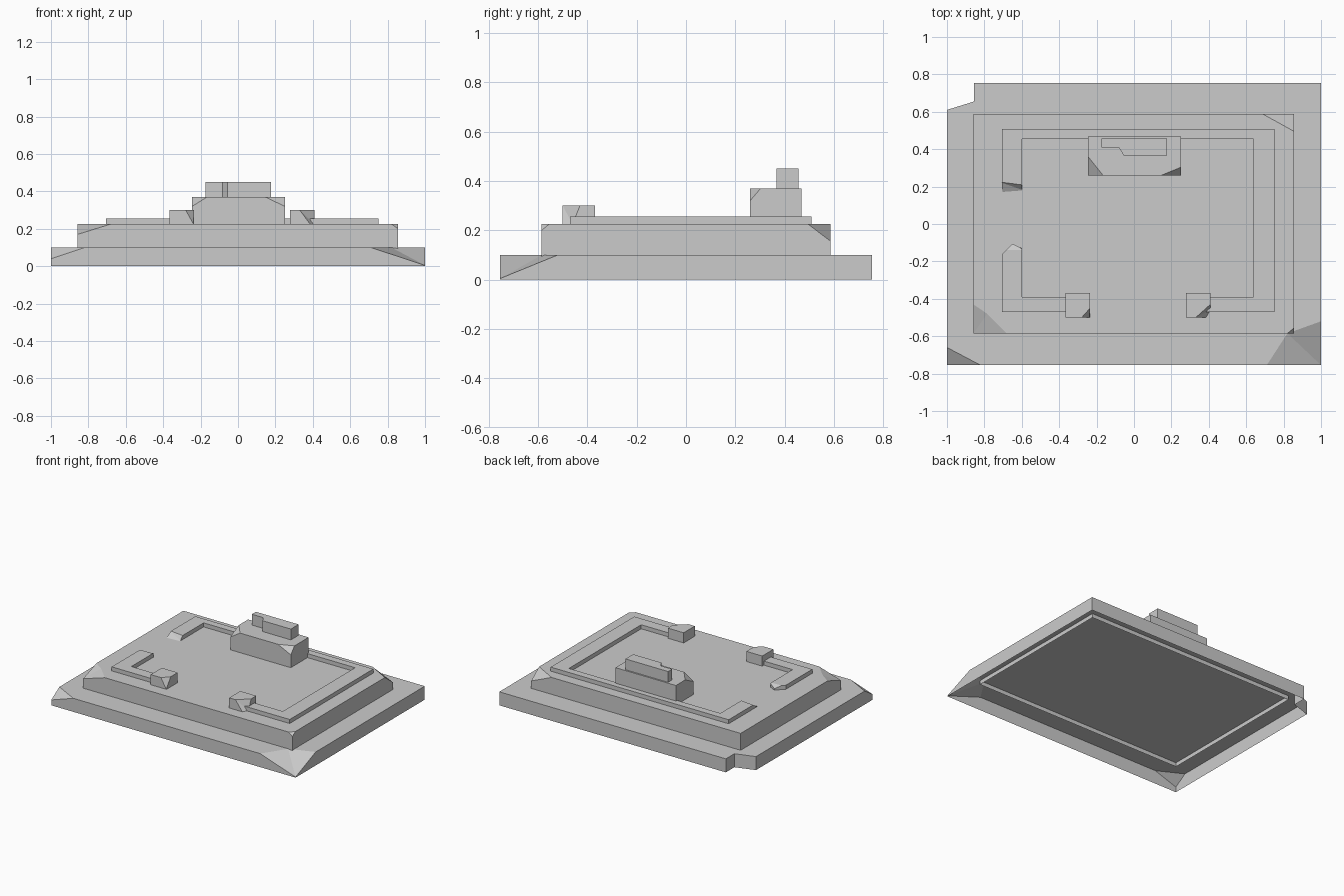
import bpy, bmesh
from mathutils import Vector

if "Cube" in bpy.data.objects:
    bpy.data.objects.remove(bpy.data.objects["Cube"])

stone = bpy.data.materials.new("grey stone")
stone.diffuse_color = (0.6, 0.6, 0.6, 1)
stone.use_nodes = True
stone.node_tree.nodes["Principled BSDF"].inputs["Base Color"].default_value = stone.diffuse_color


def finish(name, bm):
    bmesh.ops.recalc_face_normals(bm, faces=bm.faces)
    mesh = bpy.data.meshes.new(name)
    bm.to_mesh(mesh)
    bm.free()
    obj = bpy.data.objects.new(name, mesh)
    bpy.context.collection.objects.link(obj)
    mesh.materials.append(stone)
    return obj


def prism(name, outline, z0, z1):
    """Extrude a flat outline from z0 up to z1."""
    bm = bmesh.new()
    face = bm.faces.new([bm.verts.new((x, y, z0)) for x, y in outline])
    top = bmesh.ops.extrude_face_region(bm, geom=[face])["geom"]
    for v in top:
        if isinstance(v, bmesh.types.BMVert):
            v.co.z = z1
    return finish(name, bm)


def block(name, x0, x1, y0, y1, z0, z1):
    return prism(name, [(x0, y0), (x1, y0), (x1, y1), (x0, y1)], z0, z1)


def chip(obj, outward, points):
    """Break away the hull of the points, widened along the outward direction."""
    bm = bmesh.new()
    for p in points:
        bm.verts.new(p)
        bm.verts.new(Vector(p) + Vector(outward) * 0.1)
    hull = bmesh.ops.convex_hull(bm, input=bm.verts)
    spare = {g for g in hull["geom_interior"] if isinstance(g, bmesh.types.BMVert)}
    bmesh.ops.delete(bm, geom=list(spare), context='VERTS')
    cutter = finish("chip_cutter", bm)
    mod = obj.modifiers.new("chip", 'BOOLEAN')
    mod.operation = 'DIFFERENCE'
    mod.solver = 'EXACT'
    mod.object = cutter
    bpy.context.view_layer.objects.active = obj
    bpy.ops.object.modifier_apply(modifier=mod.name)
    bpy.data.objects.remove(cutter)


def open_bottom(obj):
    """Remove the faces lying on the lowest level."""
    bm = bmesh.new()
    bm.from_mesh(obj.data)
    low = min(v.co.z for v in bm.verts)
    under = [f for f in bm.faces if all(v.co.z < low + 1e-4 for v in f.verts)]
    bmesh.ops.delete(bm, geom=under, context='FACES')
    bm.to_mesh(obj.data)
    bm.free()


# Wide lower step, with one back corner broken off
base = prism("lower_step", [(-1, -.755), (1, -.755), (1, .755), (-.855, .755),
                            (-.855, .655), (-1, .61)], 0, .1)
chip(base, (1, -1, 1), [(.71, -.755, .1), (.82, -.585, .1), (1, -.52, .1),
                        (.86, -.755, .055), (1, -.755, .004), (1, -.755, .1)])
chip(base, (-1, -1, 1), [(-.82, -.755, .1), (-.95, -.71, .1), (-1, -.66, .1),
                         (-.95, -.755, .065), (-1, -.755, .04), (-1, -.755, .1)])

# Upper step, sunk a little into the lower one
step = block("upper_step", -.858, .856, -.585, .587, .07, .225)
chip(step, (-1, -1, 1), [(-.68, -.585, .225), (-.785, -.48, .225), (-.858, -.43, .225),
                         (-.858, -.585, .17), (-.858, -.585, .225)])
chip(step, (1, -1, 1), [(.82, -.585, .225), (.856, -.555, .225),
                        (.856, -.585, .2), (.856, -.585, .225)])
chip(step, (1, 1, 1), [(.69, .587, .225), (.79, .55, .225), (.856, .495, .225),
                       (.79, .587, .205), (.856, .587, .155), (.856, .587, .225)])

# Low kerb in two runs with broken ends
kerb = prism("long_kerb", [(-.705, .18), (-.69, .14), (-.6, .18), (-.6, .455), (.64, .455),
                           (.64, -.39), (.34, -.39), (.34, -.47), (.752, -.47),
                           (.752, .508), (-.705, .508)], .2, .255)
chip(kerb, (0, -1, 1), [(-.72, .225, .255), (-.69, .175, .255), (-.59, .208, .255),
                        (-.72, .17, .225), (-.69, .139, .225), (-.59, .18, .225)])
corner_kerb = prism("corner_kerb", [(-.705, -.47), (-.3, -.47), (-.3, -.39), (-.6, -.39),
                                    (-.6, -.13), (-.65, -.105), (-.705, -.16)], .2, .255)
chip(corner_kerb, (0, 1, 1), [(-.69, -.14, .255), (-.65, -.125, .255), (-.59, -.138, .255),
                              (-.65, -.103, .235), (-.65, -.1, .255)])

# Entrance posts
left_post = block("left_post", -.365, -.235, -.5, -.37, .2, .3)
chip(left_post, (1, -1, 1), [(-.28, -.5, .3), (-.235, -.45, .3),
                             (-.238, -.5, .225), (-.235, -.5, .3)])
right_post = block("right_post", .278, .408, -.5, -.37, .2, .3)
chip(right_post, (1, -1, 1), [(.33, -.5, .3), (.408, -.43, .3), (.385, -.5, .225),
                              (.408, -.46, .225), (.408, -.5, .3), (.408, -.5, .225)])

# Pedestal with chipped front corners
pedestal = block("pedestal", -.245, .25, .26, .468, .2, .37)
chip(pedestal, (-1, -1, 1), [(-.165, .26, .37), (-.245, .36, .37),
                             (-.245, .26, .32), (-.245, .26, .37)])
chip(pedestal, (1, -1, 1), [(.145, .26, .37), (.25, .303, .37),
                            (.25, .26, .32), (.25, .26, .37)])

# Broken stub on the pedestal
stub = prism("broken_stub", [(-.173, .457), (.176, .457), (.176, .367), (-.055, .367),
                             (-.082, .41), (-.173, .41)], .35, .45)

for part in (base, step, kerb, corner_kerb, left_post, right_post, pedestal, stub):
    open_bottom(part)
